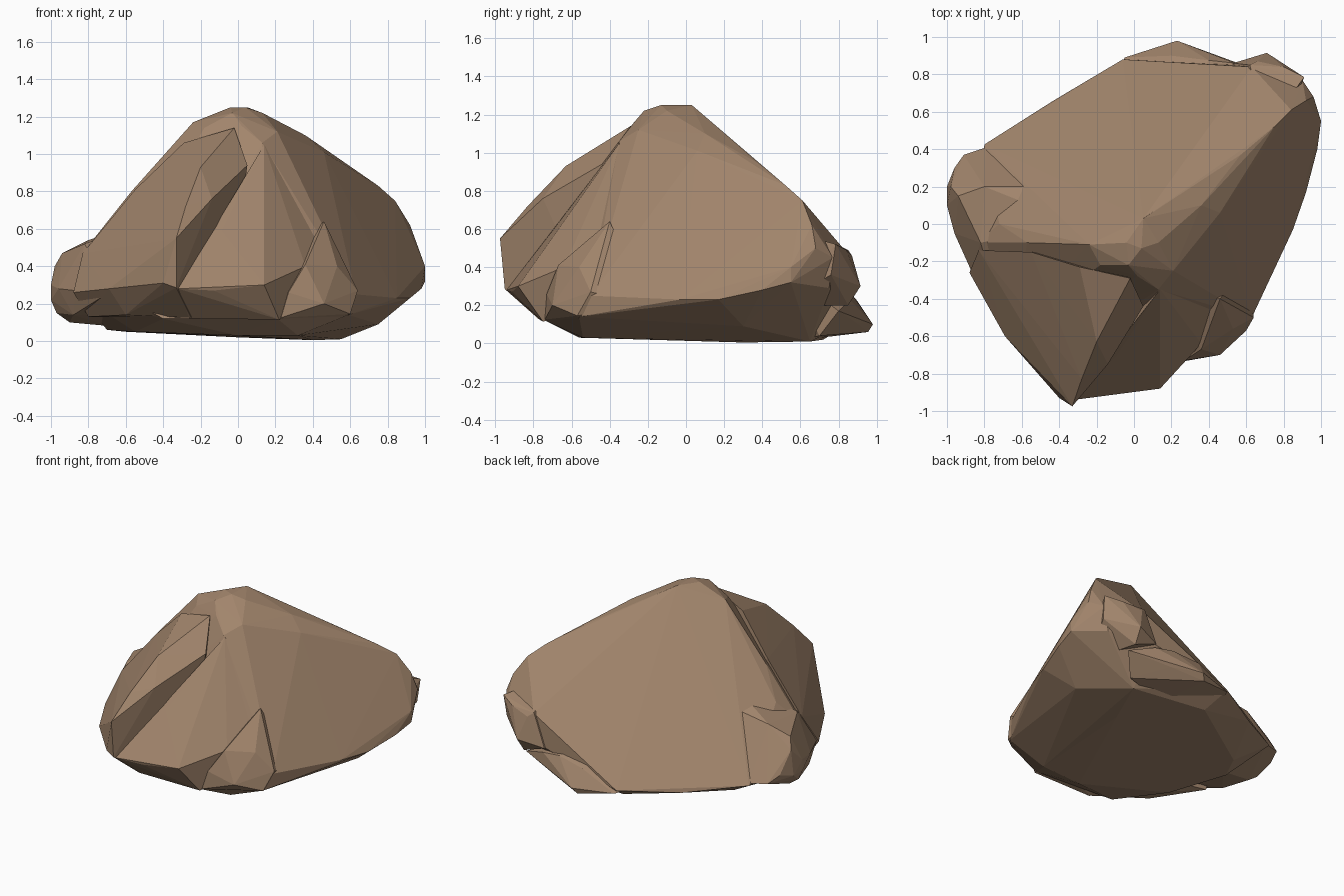
import bpy, bmesh

mat = bpy.data.materials.new("brown_stone")
mat.diffuse_color = (0.36, 0.235, 0.15, 1)


def hull(name, pts):
    """Faceted lump of stone wrapped tightly round a few corner points."""
    bm = bmesh.new()
    for p in pts:
        bm.verts.new(p)
    bmesh.ops.convex_hull(bm, input=bm.verts[:])
    bmesh.ops.delete(bm, geom=[v for v in bm.verts if not v.link_faces], context='VERTS')
    bmesh.ops.recalc_face_normals(bm, faces=bm.faces[:])
    me = bpy.data.meshes.new(name)
    bm.to_mesh(me)
    bm.free()
    ob = bpy.data.objects.new(name, me)
    bpy.context.collection.objects.link(ob)
    me.materials.append(mat)
    return ob


# corners of the top and underside
summit = [(-.24, -.11, 1.17), (-.04, -.1, 1.25), (.04, -.13, 1.25), (.05, .03, 1.25),
          (.13, -.1, 1.22), (-.18, -.22, 1.14), (-.03, -.22, 1.22), (.02, -.28, 1.15),
          (.21, -.25, 1.12)]
ridge = [(.36, .1, 1.1), (.46, .06, 1.01), (.57, .37, .95), (.75, .52, .83), (.84, .61, .75),
         (.92, .66, .62)]
base = [(0, -.56, .03), (.32, -.54, .03), (.4, .3, .005), (.55, .65, .01), (0, .72, .02),
        (-.7, .1, .06), (-.6, .3, .05), (-.55, -.3, .05), (.75, .3, .09)]

# main body: summit, long back slope and steep right face
body = hull("main_body", summit + ridge + base + [
    (.59, -.56, .14), (.63, -.5, .25), (.72, -.3, .24), (.85, -.03, .23), (.92, .17, .23),
    (.98, .4, .28), (1, .55, .32), (1, .55, .4), (.96, .68, .5), (.9, .77, .45), (.85, .75, .29),
    (.63, .84, .48), (.53, .85, .26), (-.06, .88, .12), (-.43, .66, .12), (-.8, .425, .18),
    (-.57, -.1, .8), (-.72, 0, .6), (-.84, -.1, .46), (-.67, -.57, .27), (-.86, -.24, .25),
    (-.4, -.7, .12), (.21, -.74, .12), (.13, -.35, 1.06)])

# rounded shoulder at the left
left = hull("left_shoulder", [
    (-1, .1, .3), (-1, .2, .22), (-1, .1, .22), (-.98, .2, .4), (-.94, .15, .47), (-.8, .2, .54),
    (-.96, .3, .25), (-.91, .37, .2), (-.79, .41, .19), (-.97, .1, .15), (-.9, .1, .1),
    (-.96, -.05, .28), (-.87, -.25, .27), (-.82, -.1, .52), (-.88, -.15, .14), (-.68, .1, .08),
    (-.5, .35, .3), (-.4, .2, .6), (-.3, 0, .7), (-.3, -.3, .15), (-.68, -.58, .265)])

# front ridge running down from the summit, with the left front slope
front = hull("front_ridge", [
    (-.33, -.975, .55), (-.28, -.83, .72), (-.2, -.63, .93), (-.02, -.29, 1.14), (-.14, -.75, .76),
    (-.4, -.93, .31), (-.33, -.95, .285), (-.25, -.77, .125), (-.69, -.6, .28), (-.6, -.56, .14),
    (-.55, -.15, .81), (-.29, -.23, 1.06), (-.83, -.14, .47), (-.88, -.26, .26), (-.8, -.22, .13),
    (.05, -.44, .94), (-.05, -.5, .2), (-.1, -.2, .5), (-.4, -.68, .55)])

# broad front block to the right of the ridge
block = hull("front_block", [
    (.1, -.44, .92), (-.09, -.7, .59), (-.32, -.94, .28), (-.13, -.91, .27), (.14, -.88, .3),
    (.22, -.75, .115), (-.26, -.76, .12), (.2, -.53, .68), (.36, -.64, .4), (.28, -.42, .72),
    (.14, -.35, 1.05), (.44, -.37, .62), (.5, -.3, .55), (.1, -.2, .4), (.3, -.5, .15)])

# small spur at the front right
side = hull("front_right_spur", [
    (.36, -.67, .41), (.27, -.73, .26), (.23, -.74, .125), (.46, -.7, .2), (.6, -.57, .145),
    (.53, -.56, .4), (.46, -.4, .64), (.64, -.5, .27), (.35, -.5, .05), (.2, -.3, .4), (.6, -.2, .2)])

# back right corner knob
knob = hull("back_corner", [
    (.71, .915, .3), (.66, .87, .46), (.8, .84, .49), (.91, .785, .52), (.9, .76, .36),
    (.62, .85, .49), (.53, .86, .26), (.7, .85, .2), (.8, .5, .2), (.5, .5, .3), (.7, .5, .6)])

# thin foot sticking out at the back
foot = hull("back_foot", [
    (.23, .98, .1), (.2, .955, .06), (.43, .89, .11), (.3, .93, .16), (.2, .9, .22), (.4, .875, .25),
    (.54, .86, .23), (.72, .8, .17), (.62, .7, .04), (-.05, .89, .1), (.3, .62, .02),
    (.1, .5, .4), (-.2, .5, .1)])

# merge the lumps into one boulder
body.name = "boulder"
parts = (left, front, block, side, knob, foot)
for part in parts:
    mod = body.modifiers.new("join_" + part.name, 'BOOLEAN')
    mod.operation = 'UNION'
    mod.solver = 'EXACT'
    mod.object = part
bpy.context.view_layer.update()
merged = bpy.data.meshes.new_from_object(body.evaluated_get(bpy.context.evaluated_depsgraph_get()))
body.modifiers.clear()
body.data = merged
for part in parts:
    bpy.data.objects.remove(part, do_unlink=True)
